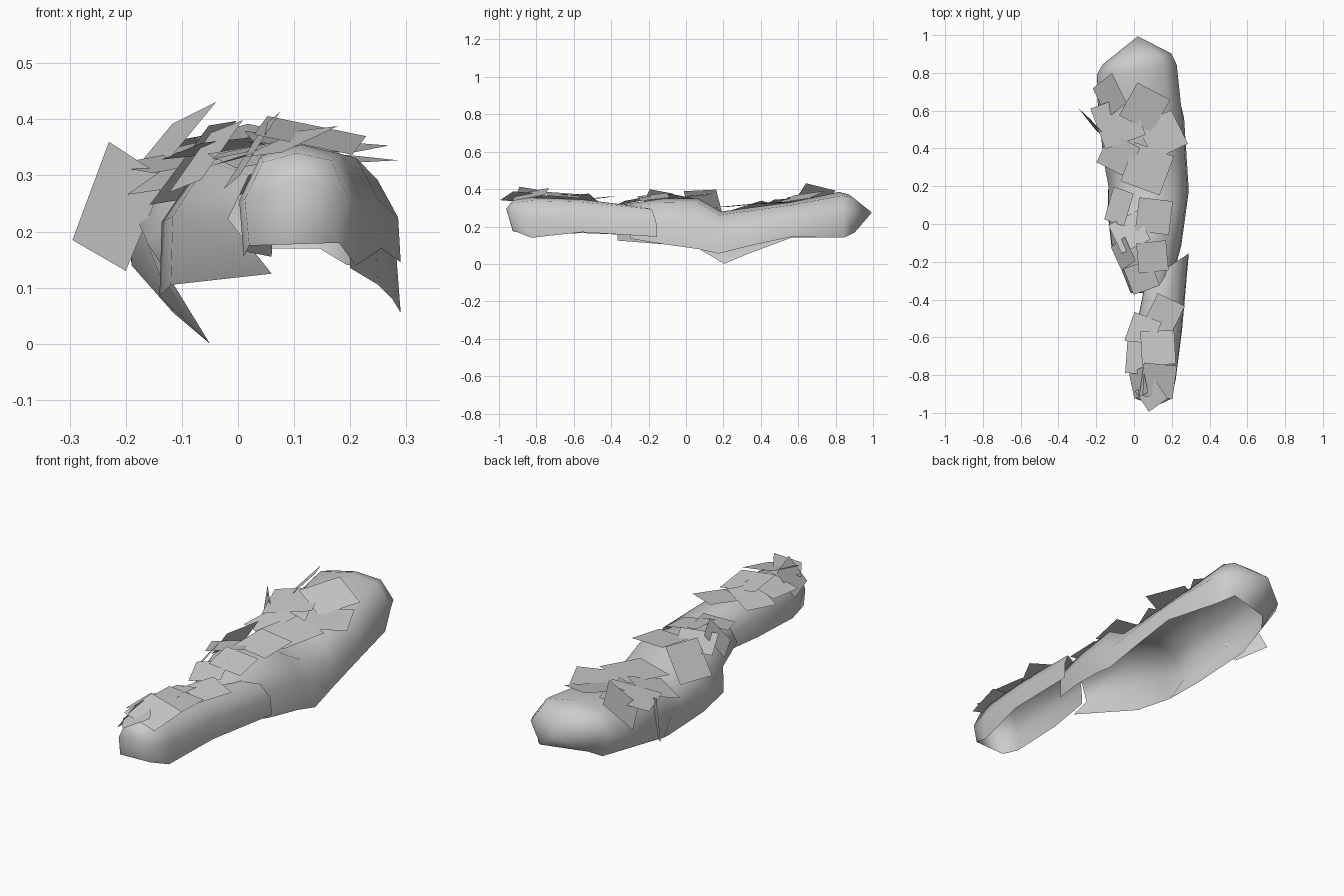
import bpy, bmesh, random
from mathutils import Matrix, Vector
from mathutils.bvhtree import BVHTree

if "Cube" in bpy.data.objects:
    bpy.data.objects.remove(bpy.data.objects["Cube"])

random.seed(7)
# arch profile: fraction across, fraction up
ARCH = [(0, 0), (0.01, 0.5), (0.18, 0.9), (0.5, 1), (0.82, 0.92), (0.98, 0.5), (1, 0)]


def finish(bm, name, smooth):
    me = bpy.data.meshes.new(name)
    bm.to_mesh(me)
    bm.free()
    ob = bpy.data.objects.new(name, me)
    bpy.context.collection.objects.link(ob)
    for p in me.polygons:
        p.use_smooth = smooth
    return ob


def shell(name, sections, tip, skews, tucks):
    """Open-bottomed bark trough lofted along y, closed at one end by a tip.
    skews turn a section in plan, tucks pull its left and right rims inward."""
    bm = bmesh.new()
    rings = []
    for k, (y, xl, xr, zl, zr, top) in enumerate(sections):
        ring = []
        left, right = tucks.get(k, (0, 0))
        for u, h in ARCH:
            base = zl + (zr - zl) * u
            x = xl + (xr - xl) * u + (left if u == 0 else -right if u == 1 else 0)
            ring.append(bm.verts.new((x, y + skews.get(k, 0) * u, base + (top - base) * h)))
        rings.append(ring)
    for a, b in zip(rings, rings[1:]):
        for i in range(len(ARCH) - 1):
            bm.faces.new((a[i], a[i + 1], b[i + 1], b[i]))
    # close the end nearest the tip
    end = min((rings[0], rings[-1]), key=lambda r: abs(r[3].co.y - tip[1]))
    t = bm.verts.new(tip)
    for i in range(len(ARCH)):
        bm.faces.new((end[i], end[(i + 1) % len(ARCH)], t))
    bmesh.ops.recalc_face_normals(bm, faces=bm.faces)
    if sum(f.normal.z for f in bm.faces) < 0:
        bmesh.ops.reverse_faces(bm, faces=bm.faces)
    tree = BVHTree.FromBMesh(bm)
    finish(bm, name, True)
    return tree


# sections: y, x left, x right, z left rim, z right rim, z crown
front = shell("front_bark", [
    (-0.92, 0.01, 0.20, 0.18, 0.185, 0.345),
    (-0.82, 0.00, 0.225, 0.16, 0.145, 0.36),
    (-0.55, 0.01, 0.255, 0.17, 0.175, 0.35),
    (-0.30, 0.06, 0.29, 0.16, 0.15, 0.31),
], (0.12, -0.955, 0.30), {3: 0.15}, {0: (0.01, 0.02), 1: (0.01, 0.015)})

rear = shell("rear_bark", [
    (-0.36, -0.02, 0.20, 0.13, 0.14, 0.325),
    (-0.11, -0.12, 0.25, 0.11, 0.11, 0.355),
    (0.07, -0.14, 0.275, 0.09, 0.085, 0.355),
    (0.21, -0.14, 0.29, 0.005, 0.06, 0.285),
    (0.34, -0.165, 0.28, 0.06, 0.10, 0.305),
    (0.57, -0.19, 0.265, 0.145, 0.15, 0.335),
    (0.80, -0.20, 0.235, 0.145, 0.145, 0.39),
    (0.85, -0.17, 0.205, 0.175, 0.175, 0.375),
], (0.02, 1.0, 0.28), {0: 0.07, 3: -0.03, 6: 0.05, 7: 0.06},
    {0: (0.08, 0), 3: (0.09, 0), 4: (0.05, 0), 6: (0.09, 0.04), 7: (0.10, 0.06)})

# moss cards laid on the bark: x, y, turn, size
MOSS = [
    (-0.14, 0.68, 0.55, 0.18), (0.06, 0.62, -0.5, 0.2), (-0.09, 0.54, 0.35, 0.23),
    (0.16, 0.47, 0.45, 0.2), (0.08, 0.29, -0.35, 0.22), (-0.09, 0.36, -0.45, 0.18),
    (-0.10, 0.13, -0.3, 0.18), (0.11, 0.05, -0.12, 0.18), (-0.03, -0.04, 0.45, 0.17),
    (0.10, -0.17, 0.1, 0.16), (0.03, -0.28, 0.35, 0.15), (-0.10, -0.17, 0.5, 0.14),
    (0.17, -0.46, -0.45, 0.16), (0.13, -0.65, 0.05, 0.18), (0.04, -0.56, -0.35, 0.16),
    (0.01, -0.70, -0.08, 0.17), (0.13, -0.82, -0.12, 0.18), (0.09, -0.90, 0.6, 0.13),
    (0.00, -0.84, 0.3, 0.14),
]
bm = bmesh.new()
for x, y, turn, size in MOSS:
    # find the closest bark and tilt the card to lie along it
    hits = [t.find_nearest(Vector((x, y, 0.38))) for t in (front, rear)]
    p, n, _, _ = min(hits, key=lambda h: h[3])
    n = n if n.z > 0 else -n
    n.y *= 0.4
    n = (n + Vector((random.uniform(-0.15, 0.1), random.uniform(-0.2, 0.15), 0.15))).normalized()
    m = Matrix.Translation(p + n * 0.02) @ Vector((0, 0, 1)).rotation_difference(n).to_matrix().to_4x4()
    m = m @ Matrix.Rotation(turn, 4, 'Z')
    bmesh.ops.create_grid(bm, x_segments=1, y_segments=1, size=size / 2, matrix=m)
# upright card on the left flank
bm.faces.new([bm.verts.new(c) for c in
              ((-0.23, 0.56, 0.365), (-0.295, 0.62, 0.19), (-0.2, 0.50, 0.135), (-0.13, 0.45, 0.30))])
finish(bm, "moss_cards", False)

# centre along the length and rest on the ground
vs = [v for o in bpy.data.objects if o.type == 'MESH' for v in o.data.vertices]
ys = [v.co.y for v in vs]
shift = Vector((0, -(max(ys) + min(ys)) / 2, -min(v.co.z for v in vs)))
for v in vs:
    v.co += shift
